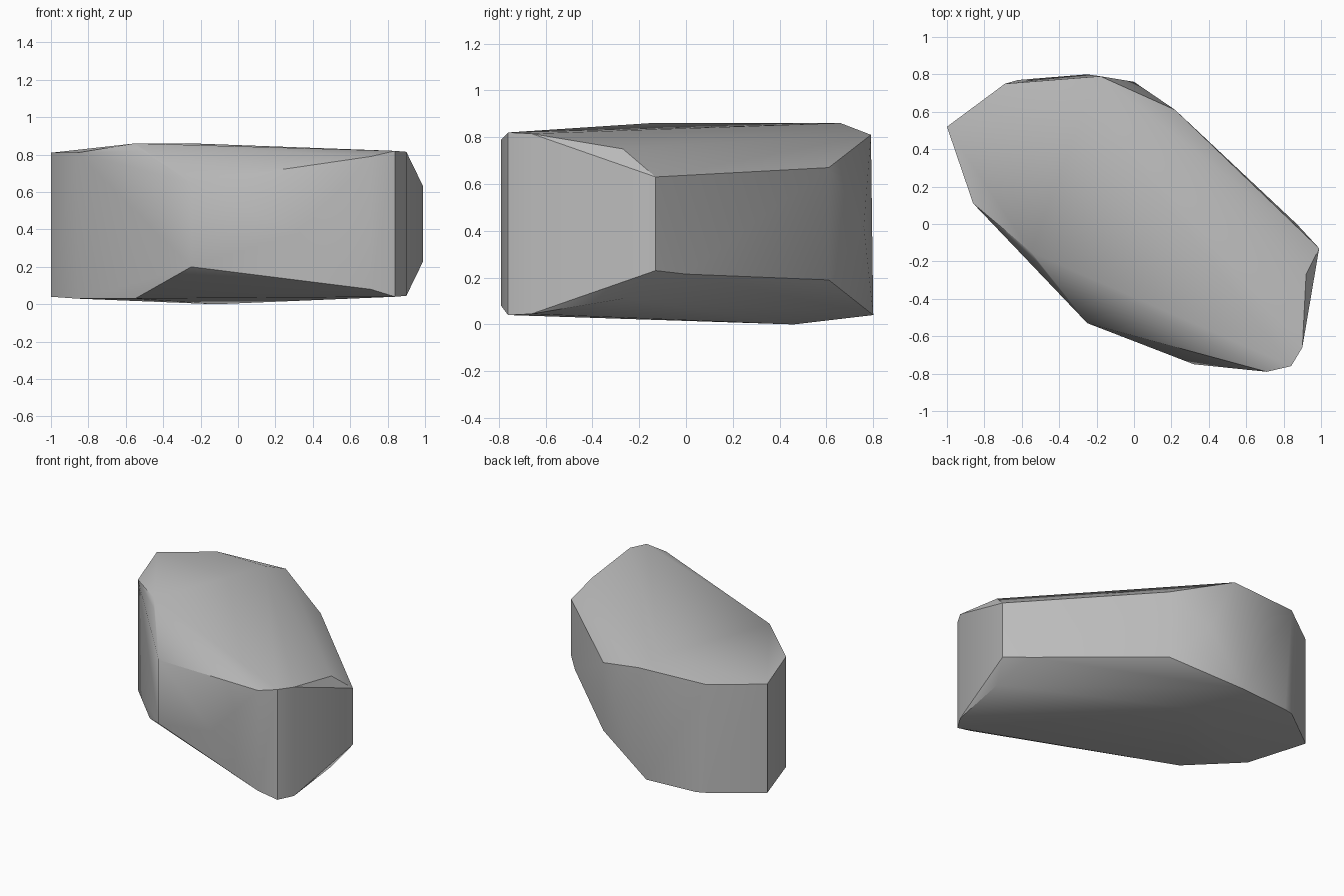
import bpy, bmesh, math

cube = bpy.data.objects.get("Cube")
if cube:
    bpy.data.objects.remove(cube)

# Stone colour
stone = bpy.data.materials.new("stone_grey")
stone.use_nodes = True
grey = (0.5, 0.5, 0.5, 1)
stone.diffuse_color = grey
stone.node_tree.nodes["Principled BSDF"].inputs["Base Color"].default_value = grey

# Upright edges of the boulder: x, y, lower z, upper z
uprights = [
    (-1, .52, .04, .81), (-.86, .11, .03, .81), (-.25, -.53, .2, .65),
    (.71, -.79, .08, .79), (.84, -.76, .04, .82), (.9, -.66, .045, .815),
    (.92, -.27, .11, .75), (.99, -.13, .23, .63), (.22, .61, .19, .67),
    (-.69, .75, .045, .81),
]
# Single corners: crown ridge, underside and side bulges
corners = [
    (-.25, .66, .86), (-.55, -.15, .86), (-.51, -.21, .82),
    (-.12, .46, 0), (-.55, -.2, .03), (.32, -.75, .38),
    (-.18, .79, .81), (-.25, .8, .04), (-.62, .77, .04),
    (0, .76, .42), (.87, 0, .215),
]

# Faceted boulder wrapped around the corners
bm = bmesh.new()
for x, y, low, high in uprights:
    bm.verts.new((x, y, low))
    bm.verts.new((x, y, high))
for corner in corners:
    bm.verts.new(corner)
hull = bmesh.ops.convex_hull(bm, input=bm.verts)
loose = {g for g in hull["geom_interior"] + hull["geom_unused"]
         if isinstance(g, bmesh.types.BMVert)}
bmesh.ops.delete(bm, geom=list(loose), context="VERTS")
bmesh.ops.recalc_face_normals(bm, faces=bm.faces)
mesh = bpy.data.meshes.new("boulder")
bm.to_mesh(mesh)
bm.free()
mesh.materials.append(stone)
boulder = bpy.data.objects.new("boulder", mesh)
bpy.context.collection.objects.link(boulder)

# Soft facets, with the steep edges kept crisp
bpy.ops.object.select_all(action="DESELECT")
boulder.select_set(True)
bpy.context.view_layer.objects.active = boulder
bpy.ops.object.shade_smooth_by_angle(angle=math.radians(32))
